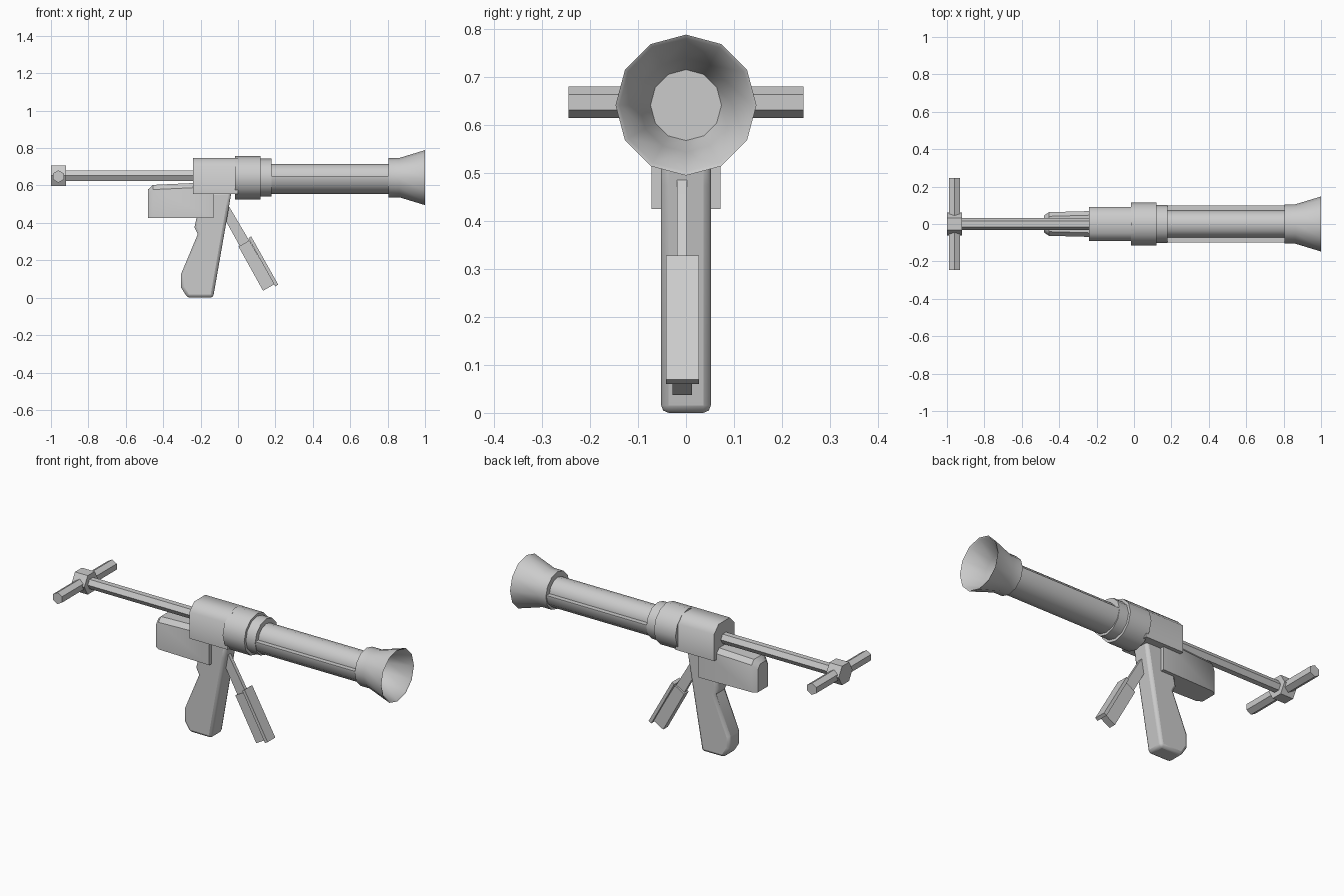
import bpy, bmesh
from math import sin, cos, pi, radians

if "Cube" in bpy.data.objects:
    bpy.data.objects.remove(bpy.data.objects["Cube"])

AXIS_Z = 0.642


def finish(name, bm, bevel=0.0, segments=2, angle=40):
    bmesh.ops.recalc_face_normals(bm, faces=bm.faces)
    me = bpy.data.meshes.new(name)
    bm.to_mesh(me)
    bm.free()
    ob = bpy.data.objects.new(name, me)
    bpy.context.collection.objects.link(ob)
    bpy.ops.object.select_all(action='DESELECT')
    ob.select_set(True)
    bpy.context.view_layer.objects.active = ob
    bpy.ops.object.shade_smooth_by_angle(angle=radians(angle))
    if bevel:
        mod = ob.modifiers.new("soft_edges", 'BEVEL')
        mod.width, mod.segments = bevel, segments
        mod.limit_method, mod.angle_limit = 'ANGLE', radians(50)
    return ob


def loft(name, sections, caps=True, **kw):
    """Skin a list of (x, [(y, z), ...]) cross-sections."""
    bm = bmesh.new()
    rings = [[bm.verts.new((x, y, z)) for y, z in pts] for x, pts in sections]
    for a, b in zip(rings, rings[1:]):
        n = len(a)
        for i in range(n):
            j = (i + 1) % n
            bm.faces.new((a[i], a[j], b[j], b[i]))
    if caps:
        bm.faces.new(rings[0])
        bm.faces.new(rings[-1])
    return finish(name, bm, **kw)


def ring(r, n=12, z=AXIS_Z, phase=0.0):
    return [(r * cos(2 * pi * i / n + phase), z + r * sin(2 * pi * i / n + phase))
            for i in range(n)]


def turned(name, profile, n=12, z=AXIS_Z, phase=0.0, **kw):
    return loft(name, [(x, ring(r, n, z, phase)) for x, r in profile], **kw)


def plate(name, outline, y0, y1, **kw):
    """Extrude an x-z outline from y0 to y1."""
    bm = bmesh.new()
    f = bm.faces.new([bm.verts.new((x, y0, z)) for x, z in outline])
    new = bmesh.ops.extrude_face_region(bm, geom=[f])['geom']
    bmesh.ops.translate(bm, vec=(0, y1 - y0, 0),
                        verts=[v for v in new if isinstance(v, bmesh.types.BMVert)])
    return finish(name, bm, **kw)


# Pull rod with its hub and cross handle
turned("pull_rod", [(-0.96, 0.031), (-0.2, 0.031)], n=6, z=0.652, angle=20)
turned("handle_hub", [(-1.0, 0.062), (-0.92, 0.062)], n=6, z=0.652, angle=20)
hexagon = [(-0.96 + 0.033 * sin(i * pi / 3), 0.648 + 0.033 * cos(i * pi / 3)) for i in range(6)]
plate("cross_handle", hexagon, -0.245, 0.245, angle=20)

# Receiver: flat sides, chamfered top
half = [(0.092, 0.555), (0.092, 0.705), (0.05, 0.748)]
body = half + [(-y, z) for y, z in reversed(half)]
loft("receiver", [(-0.24, body), (0.0, body)], angle=50)

# Collars and barrel
turned("rear_collar", [(-0.015, 0.116), (0.12, 0.116)])
turned("front_collar", [(0.11, 0.101), (0.178, 0.101)])
turned("barrel", [(0.15, 0.074), (0.82, 0.074)])

# Half-round handguard under the barrel
guard = [(0.099 * cos(pi + i * pi / 6), AXIS_Z + 0.088 * sin(pi + i * pi / 6)) for i in range(7)]
guard = [(-0.099, 0.65)] + guard + [(0.099, 0.65)]
loft("handguard", [(0.15, guard), (0.82, guard)])

# Hollow flared muzzle
turned("muzzle_bell", [(0.82, 0.074), (0.805, 0.074), (0.805, 0.105), (0.862, 0.105),
                       (1.0, 0.147), (0.995, 0.139), (0.88, 0.098), (0.82, 0.074)],
       caps=False)


# Rear housing with chamfered top and tail
def housing(w, top):
    pts = [(w, 0.425), (w, top - 0.025), (w - 0.022, top)]
    return pts + [(-y, z) for y, z in reversed(pts)]


loft("rear_housing", [(-0.482, housing(0.045, 0.578)), (-0.455, housing(0.063, 0.603)),
                      (-0.13, housing(0.072, 0.618))])

# Pistol grip
plate("grip", [(-0.035, 0.57), (-0.05, 0.48), (-0.133, 0.005), (-0.27, 0.005), (-0.305, 0.06),
               (-0.305, 0.13), (-0.215, 0.345), (-0.233, 0.38), (-0.222, 0.43), (-0.2, 0.57)],
      -0.052, 0.052, bevel=0.016)
bpy.data.objects["grip"].location.z = -0.005

# Trigger lever: thin arm, inner block and wide front plate
plate("trigger_arm", [(-0.06, 0.5), (-0.043, 0.48), (0.06, 0.305), (0.01, 0.275),
                      (-0.065, 0.41), (-0.085, 0.46)], -0.019, 0.002)
plate("trigger_block", [(0.003, 0.273), (0.06, 0.306), (0.195, 0.072), (0.134, 0.037)],
      -0.028, 0.013)
plate("trigger_plate", [(0.056, 0.318), (0.07, 0.328), (0.215, 0.07), (0.199, 0.06)],
      -0.042, 0.027)
